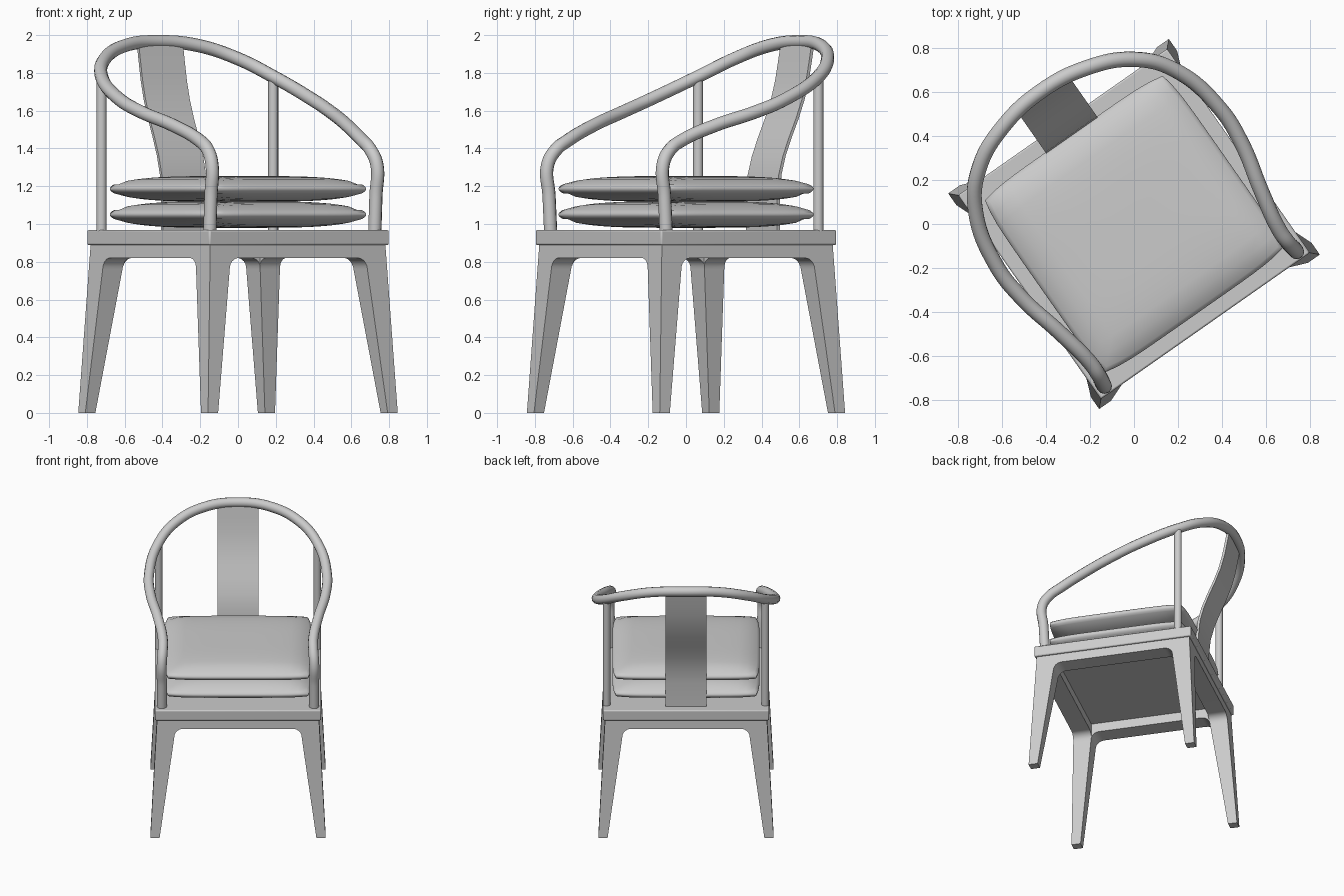
import bpy, bmesh, math

if "Cube" in bpy.data.objects:
    bpy.data.objects.remove(bpy.data.objects["Cube"], do_unlink=True)

TURN = math.radians(35)   # the chair stands turned on its spot
GREY = (0.6, 0.6, 0.6, 1)

grey = bpy.data.materials.new("light grey")
grey.use_nodes = True
grey.diffuse_color = GREY
grey.node_tree.nodes["Principled BSDF"].inputs["Base Color"].default_value = GREY


def activate(obj):
    bpy.ops.object.select_all(action='DESELECT')
    obj.select_set(True)
    bpy.context.view_layer.objects.active = obj


def add(name, data):
    obj = bpy.data.objects.new(name, data)
    bpy.context.scene.collection.objects.link(obj)
    obj.data.materials.append(grey)
    return obj


def from_bmesh(name, bm):
    bmesh.ops.recalc_face_normals(bm, faces=bm.faces)
    mesh = bpy.data.meshes.new(name)
    bm.to_mesh(mesh)
    bm.free()
    return add(name, mesh)


def finish(obj, smooth=None):
    obj.rotation_euler.z = TURN
    if smooth:
        activate(obj)
        bpy.ops.object.shade_smooth_by_angle(angle=math.radians(smooth))


def block(name, bottom, top, z0, z1):
    """Box or frustum from half sizes at the bottom and the top."""
    bm = bmesh.new()
    bmesh.ops.create_cube(bm, size=2)
    for v in bm.verts:
        a, b = top if v.co.z > 0 else bottom
        v.co = (v.co.x * a, v.co.y * b, z1 if v.co.z > 0 else z0)
    return from_bmesh(name, bm)


def extrude(name, points, half, along_x=False):
    """Extrude a closed (s, z) profile evenly to both sides."""
    bm = bmesh.new()
    if along_x:
        verts = [bm.verts.new((-half, s, z)) for s, z in points]
    else:
        verts = [bm.verts.new((s, -half, z)) for s, z in points]
    face = bm.faces.new(verts)
    out = bmesh.ops.extrude_face_region(bm, geom=[face])
    moved = [g for g in out["geom"] if isinstance(g, bmesh.types.BMVert)]
    step = (2 * half, 0, 0) if along_x else (0, 2 * half, 0)
    bmesh.ops.translate(bm, verts=moved, vec=step)
    return from_bmesh(name, bm)


def cut(obj, cutter):
    mod = obj.modifiers.new("cut", 'BOOLEAN')
    mod.operation = 'DIFFERENCE'
    mod.solver = 'EXACT'
    mod.object = cutter
    activate(obj)
    bpy.ops.object.modifier_apply(modifier=mod.name)
    bpy.data.objects.remove(cutter, do_unlink=True)


def tube(name, points, radius):
    curve = bpy.data.curves.new(name, 'CURVE')
    curve.dimensions = '3D'
    curve.bevel_depth = radius
    curve.bevel_resolution = 4
    curve.resolution_u = 8
    curve.use_fill_caps = True
    spline = curve.splines.new('BEZIER')
    spline.bezier_points.add(len(points) - 1)
    for bp, p in zip(spline.bezier_points, points):
        bp.co = p
        bp.handle_left_type = bp.handle_right_type = 'AUTO'
    obj = add(name, curve)
    activate(obj)
    bpy.ops.object.convert(target='MESH')
    finish(bpy.context.view_layer.objects.active, 50)


def arch(foot, knee):
    """Opening between two tapered legs, with rounded upper corners."""
    r = 0.06
    right = [(foot + 0.0135, -0.1), (knee, 0.76)]
    for i in range(1, 7):
        t = math.radians(15 * i)
        right.append((knee - r + r * math.cos(t), 0.76 + r * math.sin(t)))
    return right + [(-s, z) for s, z in reversed(right)]


# Splayed legs and aprons, cut from one tapered block
base = block("legs_and_aprons", (0.613, 0.599), (0.566, 0.552), 0, 0.89)
cut(base, extrude("arch_cutter", arch(0.548, 0.445), 1))
cut(base, extrude("arch_cutter", arch(0.534, 0.431), 1, True))
cut(base, block("recess_cutter", (0.44, 0.426), (0.44, 0.426), 0.7, 0.95))
finish(base, 25)

# Seat board
seat = block("seat_board", (0.581, 0.567), (0.581, 0.567), 0.888, 0.968)
bevel = seat.modifiers.new("edge", 'BEVEL')
bevel.width = 0.008
bevel.segments = 2
finish(seat, 40)


# Two soft cushions
def cushion(name, z, half):
    bm = bmesh.new()
    bmesh.ops.create_cube(bm, size=2)
    bmesh.ops.subdivide_edges(bm, edges=bm.edges[:], cuts=15, use_grid_fill=True)
    for v in bm.verts:
        u, w, h = v.co
        puff = math.sqrt(max(0, (1 - u ** 4) * (1 - w ** 4)))
        side = 1 - 0.035 * h * h
        x = 0.515 * u * math.sqrt(1 - 0.08 * w ** 6) * side
        y = 0.498 * w * math.sqrt(1 - 0.08 * u ** 6) * side
        v.co = (x, y, z + h * (0.024 + (half - 0.024) * puff))
    finish(from_bmesh(name, bm), 60)


cushion("lower_cushion", 1.05, 0.07)
cushion("upper_cushion", 1.186, 0.068)

# Continuous arm and back rail, mirrored about the middle
half_rail = [(0.533, -0.502, 0.965), (0.533, -0.512, 1.15), (0.533, -0.522, 1.31),
             (0.526, -0.47, 1.395), (0.526, -0.40, 1.44), (0.561, -0.21, 1.52),
             (0.612, 0.016, 1.592), (0.622, 0.205, 1.66), (0.555, 0.466, 1.78),
             (0.43, 0.614, 1.875), (0.235, 0.705, 1.945)]
rail = half_rail + [(0, 0.738, 1.965)] + [(-x, y, z) for x, y, z in reversed(half_rail)]
tube("arm_and_back_rail", rail, 0.035)

# Back posts
for side, sx in (("left", 1), ("right", -1)):
    tube(side + "_back_post", [(sx * 0.555, 0.467, 0.96), (sx * 0.555, 0.467, 1.77)], 0.027)

# S-curved back splat
spine = [(0.497, 0.96), (0.497, 1.15), (0.508, 1.26), (0.535, 1.36), (0.575, 1.46),
         (0.62, 1.56), (0.658, 1.66), (0.685, 1.76), (0.704, 1.86), (0.72, 1.95)]
thick = 0.009
profile = [(y - thick, z) for y, z in spine] + [(y + thick, z) for y, z in reversed(spine)]
finish(extrude("back_splat", profile, 0.143, True), 30)
